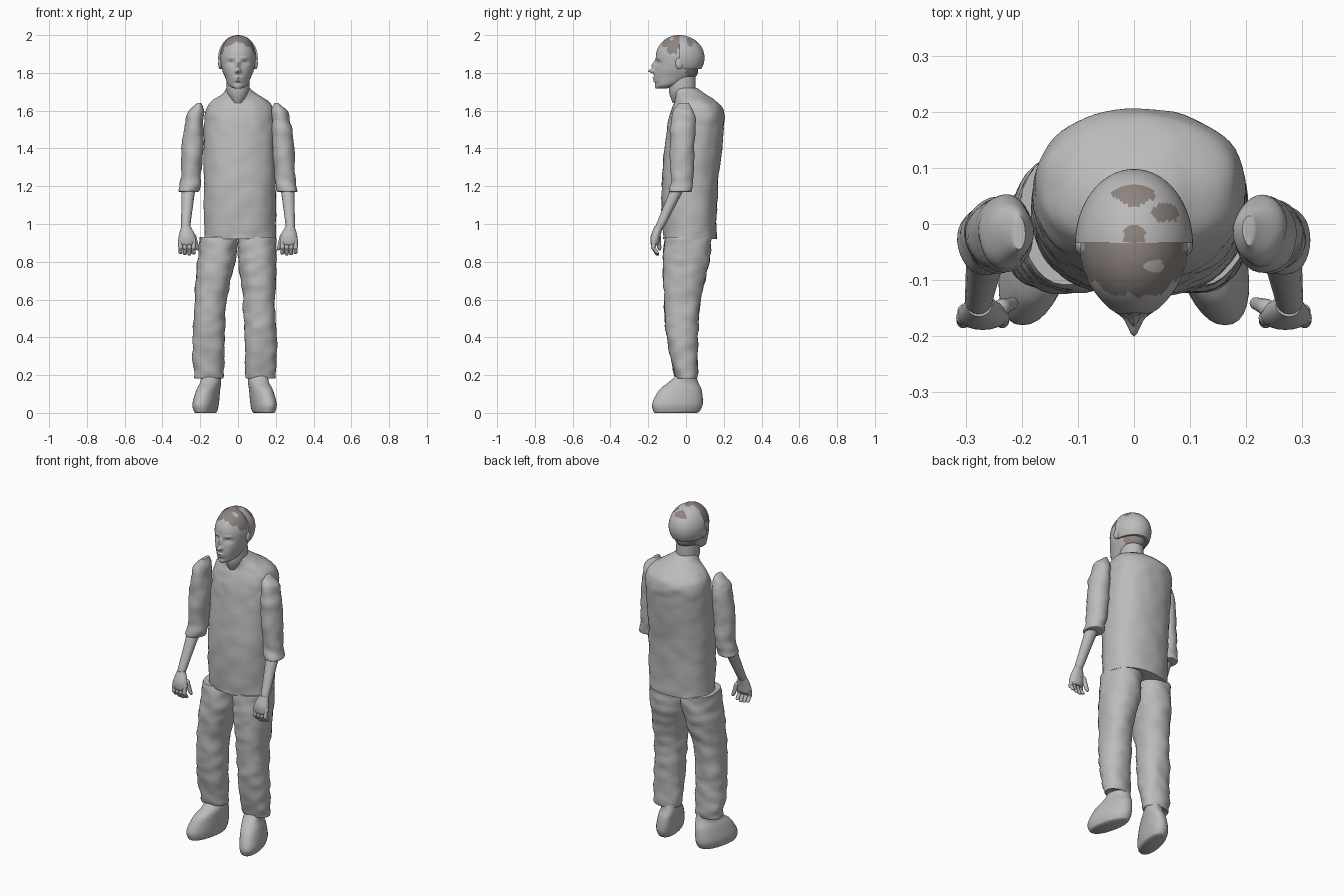
import bpy, bmesh, math
from mathutils import Vector, noise

cube = bpy.data.objects.get("Cube")
if cube:
    bpy.data.objects.remove(cube, do_unlink=True)


def material(name, colour):
    mat = bpy.data.materials.new(name)
    mat.use_nodes = True
    mat.diffuse_color = colour
    mat.node_tree.nodes["Principled BSDF"].inputs["Base Color"].default_value = colour
    return mat


GREY = material("plain grey", (.5, .5, .5, 1))
BROWN = material("hair brown", (.27, .23, .21, 1))


def finish(name, bm, angle=50):
    bmesh.ops.recalc_face_normals(bm, faces=bm.faces)
    mesh = bpy.data.meshes.new(name)
    bm.to_mesh(mesh)
    bm.free()
    obj = bpy.data.objects.new(name, mesh)
    bpy.context.collection.objects.link(obj)
    mesh.materials.append(GREY)
    mesh.materials.append(BROWN)
    bpy.ops.object.select_all(action="DESELECT")
    obj.select_set(True)
    bpy.context.view_layer.objects.active = obj
    bpy.ops.object.shade_smooth_by_angle(angle=math.radians(angle))


def spline(points, steps):
    """Smooth curve through the given ring values."""
    last = len(points) - 1
    curve = []
    for i in range(last):
        a, b, c, d = (Vector(points[max(0, min(last, i + k))]) for k in (-1, 0, 1, 2))
        for s in range(steps):
            t = s / steps
            bend = (a * 2 - b * 5 + c * 4 - d) * t * t + (b * 3 - a - c * 3 + d) * t ** 3
            curve.append(b + ((c - a) * t + bend) / 2)
    return curve + [Vector(points[last])]


def signed_power(value, exponent):
    return math.copysign(abs(value) ** exponent, value)


def loft(rings, steps=6, segs=32, squareness=1.0, side=1, wrinkle=0):
    """Skin over horizontal rings given as height, centre x, centre y, half width, half depth."""
    bm = bmesh.new()
    rows = []
    for z, cx, cy, rx, ry in spline(rings, steps):
        row = []
        for k in range(segs):
            angle = math.tau * k / segs
            c, s = math.cos(angle), math.sin(angle)
            x = cx + rx * signed_power(c, squareness)
            y = cy + ry * signed_power(s, squareness)
            bump = wrinkle * noise.noise(Vector((x, y, z * 1.5 + side)) * 14)
            row.append(bm.verts.new((side * (x + c * bump), y + s * bump, z)))
        rows.append(row)
    for low, high in zip(rows, rows[1:]):
        for k in range(segs):
            j = (k + 1) % segs
            bm.faces.new((low[k], low[j], high[j], high[k]))
    bm.faces.new(rows[0])
    bm.faces.new(rows[-1])
    return bm


def limb(bottom, top, thin, thick, side):
    """Tapered round-ended rod between two points."""
    bottom, top = Vector(bottom), Vector(top)
    rings = []
    for k in range(9):
        t = (1 - math.cos(math.pi * k / 8)) / 2
        p = bottom.lerp(top, t)
        radius = (thin + (thick - thin) * t) * min(1, .3 + 2 * math.sqrt(t * (1 - t)))
        rings.append((p.z, p.x, p.y, radius, radius))
    return loft(rings, steps=2, segs=16, side=side)


def ellipsoid(centre, size, segs=24):
    bm = bmesh.new()
    bmesh.ops.create_uvsphere(bm, u_segments=segs, v_segments=segs // 2, radius=1)
    for v in bm.verts:
        v.co = Vector(centre) + Vector(size) * v.co
    return bm


def inside(p, x, y, rx, ry):
    """Ragged oval patch seen from above."""
    ragged = noise.noise(p * 40) / 2
    return ((p.x - x) / rx) ** 2 + ((p.y - y) / ry) ** 2 < 1 + ragged


# Shirt body, fuller across the upper back
shirt = [(.92, .01, .02, .19, .14), (1.2, .01, .02, .19, .15), (1.5, .01, .05, .19, .15),
         (1.6, .01, .06, .18, .14), (1.65, .01, .05, .15, .11), (1.69, .01, .02, .09, .08),
         (1.72, 0, 0, .06, .06)]
finish("shirt_body", loft(shirt, steps=10, segs=64, squareness=.9, wrinkle=.006))

# Neck
finish("neck", loft([(1.64, 0, -.02, .03, .05), (1.7, 0, -.02, .06, .07), (1.8, 0, -.02, .06, .07)]))

# Head: jaw rings under a domed skull, then soft bumps pushed out of or into the face
jaw = [(1.718, 0, -.13, .02, .03), (1.735, 0, -.1, .05, .06), (1.78, 0, -.06, .07, .11),
       (1.82, 0, -.05, .085, .115)]
dome = [(1.88 + .12 * math.sin(a), 0, -.04, .095 * math.cos(a), .12 * math.cos(a))
        for a in (math.pi / 2 * k / 8.1 for k in range(9))]
head = loft(jaw + dome, steps=8, segs=96)
BUMPS = {  # sideways offset, height, spread x, spread z, push
    "nose_tip": (0, 1.81, .014, .011, .033), "nose_bridge": (0, 1.84, .01, .02, .02),
    "eye_socket": (.036, 1.853, .02, .011, -.016), "eyeball": (.036, 1.85, .012, .005, .009),
    "brow": (.036, 1.88, .02, .006, .005), "upper_lip": (0, 1.772, .02, .005, .01),
    "lower_lip": (0, 1.757, .02, .005, .01), "chin": (0, 1.73, .02, .01, .006)}
for v in head.verts:
    if v.co.y < -.07:
        v.co.y -= sum(push * math.exp(-((abs(v.co.x) - x) / wide) ** 2 - ((v.co.z - z) / tall) ** 2)
                      for x, z, wide, tall, push in BUMPS.values())

# Hair colour: ragged front hair with a bald spot, sideburns and nape
for f in head.faces:
    p = f.calc_center_median()
    n = noise.noise(p * 60) / 100
    front_hair = p.z > 1.925 + n - p.y / 10 and -.125 + n < p.y < 0
    sideburn = abs(p.x) > .07 and -.1 + n < p.y < -.05 and p.z > 1.9 + n
    nape = p.y > n and 1.75 < p.z < 1.84
    bald = inside(p, .035, -.075, .02, .01)
    f.material_index = int((front_hair or sideburn or nape) and not bald)
finish("head", head, 60)

# Smooth shell over the back of the skull
shell = ellipsoid((0, -.036, 1.88), (.105, .134, .12), 96)
for point, normal in (((0, -.034, 0), (0, -1, 0)), ((0, 0, 1.82), (0, 0, -1))):
    bmesh.ops.bisect_plane(shell, geom=shell.verts[:] + shell.edges[:] + shell.faces[:],
                           plane_co=point, plane_no=normal, clear_outer=True)
    bmesh.ops.holes_fill(shell, edges=[e for e in shell.edges if e.is_boundary], sides=0)
PATCHES = ((0, -.03, .02, .03), (0, .05, .036, .017), (.055, .02, .024, .018))
for f in shell.faces:
    p = f.calc_center_median()
    on_top = p.z > 1.9 and p.y > -.033
    f.material_index = int(on_top and any(inside(p, *patch) for patch in PATCHES))
finish("head_back_shell", shell, 40)

for side, label in ((1, "left"), (-1, "right")):
    # Ear
    finish(label + "_ear", ellipsoid((side * .095, -.036, 1.85), (.01, .02, .03)))

    # Sleeve with a rolled cuff
    sleeve = [(1.17, .26, -.03, .045, .05), (1.18, .26, -.03, .056, .06), (1.25, .25, -.02, .054, .06),
              (1.4, .24, -.02, .058, .066), (1.54, .23, -.015, .05, .065), (1.6, .22, -.015, .04, .05),
              (1.64, .205, -.015, .01, .028)]
    finish(label + "_sleeve", loft(sleeve, side=side, wrinkle=.009))

    # Forearm
    finish(label + "_forearm", limb((.28, -.155, .95), (.26, -.03, 1.22), .022, .038, side))

    # Hand with four curled fingers and a thumb
    palm = [(.885, .27, -.165, .03, .015), (.9, .27, -.165, .044, .023), (.94, .27, -.16, .043, .026),
            (.99, .276, -.143, .023, .022)]
    finish(label + "_palm", loft(palm, side=side, segs=20))
    for i in range(4):
        x = .235 + i * .023
        drop = .83 + abs(i - 1.3) / 150
        knuckle = (x, -.175, .865)
        finish(f"{label}_finger_{i + 1}_base", limb(knuckle, (x, -.165, .93), .012, .013, side))
        finish(f"{label}_finger_{i + 1}_tip", limb((x, -.15, drop), (x, -.175, .88), .01, .012, side))
    finish(label + "_thumb", limb((.213, -.14, .86), (.24, -.15, .95), .01, .016, side))

    # Trouser leg
    trouser = [(.19, .155, 0, .07, .05), (.2, .155, 0, .08, .06), (.4, .155, -.02, .085, .083),
               (.6, .145, -.02, .085, .097), (.8, .115, 0, .1, .123), (.93, .1, .01, .1, .122)]
    leg = loft(trouser, steps=10, side=side, squareness=.9, wrinkle=.009)

    # Bulbous shoe with the toe turned outward
    sole = [(0, .17, -.055, .047, .11), (.01, .17, -.05, .056, .123), (.05, .17, -.045, .063, .134),
            (.12, .16, -.03, .058, .113), (.16, .15, -.015, .053, .08), (.2, .15, 0, .05, .053),
            (.25, .15, 0, .045, .045)]
    shoe = loft(sole, side=side, squareness=.9)
    for v in shoe.verts:
        v.co.x -= side * (v.co.y + .04) / 5

    # The left leg stands closer to the middle
    if side > 0:
        for v in leg.verts[:] + shoe.verts[:]:
            v.co.x -= .036 * min(1, max(0, .92 - v.co.z) / .35)
    finish(label + "_trouser_leg", leg)
    finish(label + "_shoe", shoe)
